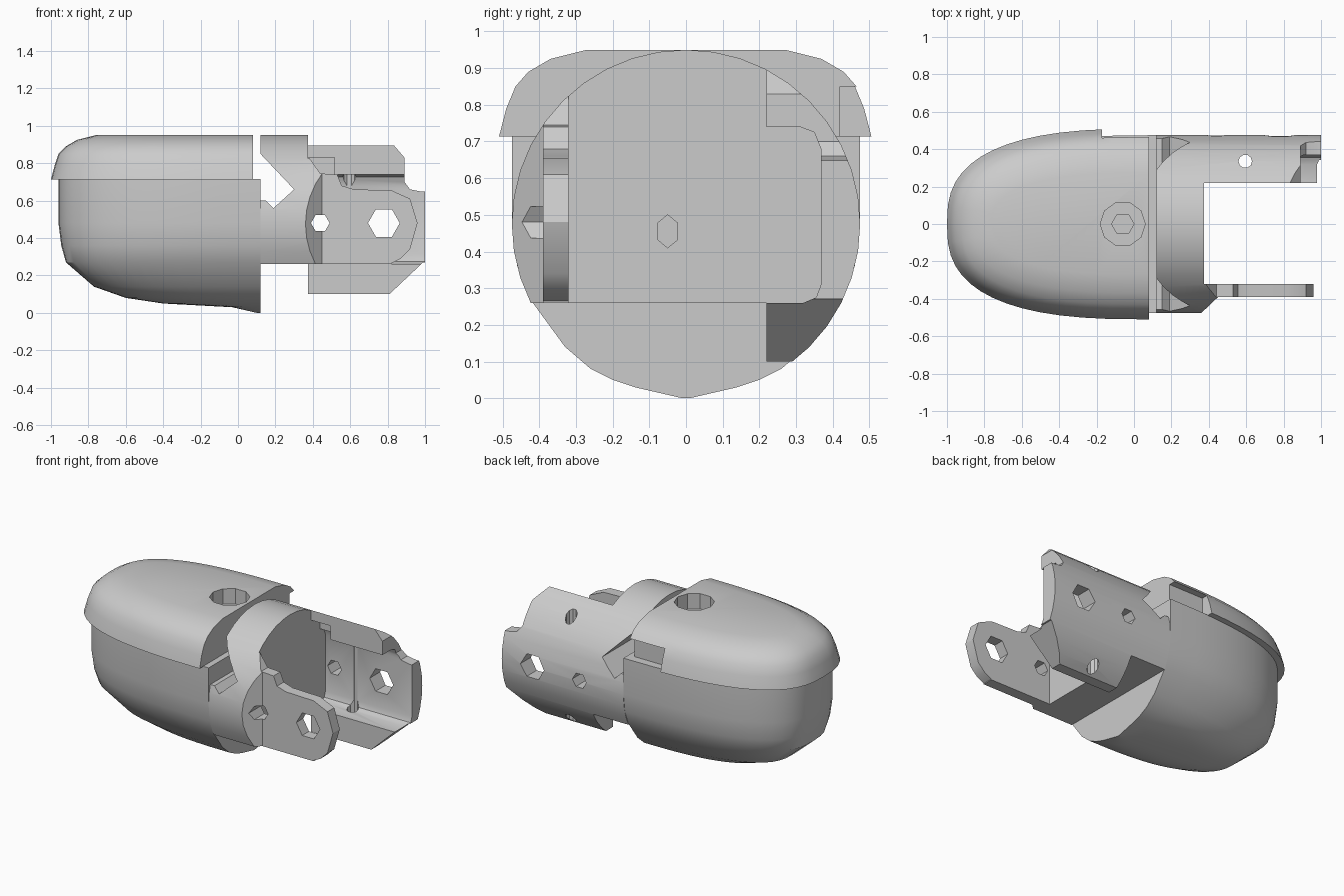
import bpy, bmesh, math
from mathutils import Vector

if "Cube" in bpy.data.objects:
    bpy.data.objects.remove(bpy.data.objects["Cube"], do_unlink=True)

grey = bpy.data.materials.new("plain grey")
grey.use_nodes = True
COLOR = (0.6, 0.6, 0.6, 1)
grey.diffuse_color = COLOR
grey.node_tree.nodes["Principled BSDF"].inputs["Base Color"].default_value = COLOR


def make(name, rings):
    """Closed mesh skinned through a stack of equal rings."""
    bm = bmesh.new()
    loops = [[bm.verts.new(p) for p in ring] for ring in rings]
    n = len(loops[0])
    for a, b in zip(loops, loops[1:]):
        for i in range(n):
            j = (i + 1) % n
            bm.faces.new((a[i], a[j], b[j], b[i]))
    bm.faces.new(loops[0])
    bm.faces.new(loops[-1])
    bmesh.ops.recalc_face_normals(bm, faces=bm.faces)
    mesh = bpy.data.meshes.new(name)
    bm.to_mesh(mesh)
    bm.free()
    mesh.materials.append(grey)
    obj = bpy.data.objects.new(name, mesh)
    bpy.context.collection.objects.link(obj)
    return obj


def prism(name, axis, profile, lo, hi):
    """Extrude a 2D profile along x, y or z."""
    place = {"x": lambda a, b, t: (t, a, b),
             "y": lambda a, b, t: (a, t, b),
             "z": lambda a, b, t: (a, b, t)}[axis]
    return make(name, [[place(a, b, t) for a, b in profile] for t in (lo, hi)])


def rect(a0, a1, b0, b1):
    return [(a0, b0), (a1, b0), (a1, b1), (a0, b1)]


def ngon(a, b, r, sides):
    return [(a + r * math.cos(math.tau * i / sides), b + r * math.sin(math.tau * i / sides))
            for i in range(sides)]


def cut(obj, *args):
    """Subtract a prism from the object."""
    cutter = prism("cutter", *args)
    cutter.hide_render = True
    mod = obj.modifiers.new("cut", "BOOLEAN")
    mod.operation, mod.solver, mod.object = "DIFFERENCE", "EXACT", cutter
    bpy.context.view_layer.objects.active = obj
    bpy.ops.object.modifier_apply(modifier=mod.name)
    bpy.data.objects.remove(cutter, do_unlink=True)


def bullet(name, end, levels, steps=28, power=2.7):
    """Rounded-nose plan outlines stacked by height: (z, half width, nose x)."""
    rings = []
    for z, half, nose in levels:
        ring = []
        for i in range(steps + 1):
            t = math.pi * i / steps
            u = abs(math.sin(t)) ** (2 / power)
            v = math.copysign(abs(math.cos(t)) ** (2 / power), math.cos(t))
            ring.append((end - (end - nose) * (u if 0 < i < steps else 0), half * v, z))
        rings.append(ring)
    return make(name, rings)


# Lower shell, flat at its open end
body = bullet("lower_shell", 0.12, [
    (0, 0.01, 0.1), (0.03, 0.14, -0.03), (0.05, 0.2, -0.4), (0.08, 0.26, -0.6),
    (0.14, 0.33, -0.77), (0.27, 0.425, -0.92), (0.36, 0.46, -0.945),
    (0.48, 0.475, -0.96), (0.715, 0.475, -0.96)])

# Upper cap with side notch and screw recess
cap = bullet("upper_cap", 0.08, [
    (0.713, 0.51, -1), (0.79, 0.49, -0.98), (0.85, 0.465, -0.96),
    (0.89, 0.43, -0.92), (0.925, 0.37, -0.86), (0.95, 0.27, -0.76)])
cut(cap, "z", rect(-0.17, 0.2, 0.42, 0.6), 0.6, 0.85)
cut(cap, "z", ngon(-0.06, 0, 0.12, 10), 0.85, 1.1)
cut(cap, "z", ngon(-0.06, 0, 0.06, 6), 0.78, 1.1)

# Bracket block, carved from a round bar
bracket = prism("bracket", "x", ngon(0, 0.475, 0.475, 40), 0.12, 1.0)
cut(bracket, "y", rect(0, 0.375, -0.1, 0.26), -1, 1)
cut(bracket, "y", rect(0, 1.1, -0.1, 0.26), -1, 0.22)
cut(bracket, "y", rect(0.375, 1.1, -0.2, 1.2), -0.32, 0.22)
cut(bracket, "z", [(0.345, -0.49), (0.45, -0.39), (1.1, -0.39), (1.1, -0.6), (0.345, -0.6)], -1, 2)

# Front plate outline
cut(bracket, "y", [(0.375, 1.1), (0.38, 0.83), (0.44, 0.745), (0.53, 0.74), (0.555, 0.68),
                   (0.62, 0.66), (0.82, 0.655), (0.92, 0.61), (0.96, 0.48), (0.92, 0.34),
                   (0.87, 0.29), (0.82, 0.265), (0.82, 0.1), (1.1, 0.1), (1.1, 1.1)], -0.6, -0.2)

# Rear flange: end trim, lower trim, channel and recess
cut(bracket, "y", [(0.83, 1.1), (0.83, 0.9), (0.89, 0.83), (0.89, 0.7), (0.92, 0.66),
                   (0.98, 0.648), (1.1, 0.648), (1.1, 1.1)], 0.1, 0.7)
cut(bracket, "y", [(0.3, 0.1), (0.81, 0.1), (0.99, 0.27), (1.1, 0.27), (1.1, -0.1),
                   (0.3, -0.1)], 0.1, 0.7)
cut(bracket, "x", [(0.2, 0.26), (0.32, 0.26), (0.355, 0.275), (0.368, 0.31), (0.368, 0.68),
                   (0.35, 0.725), (0.31, 0.74), (0.2, 0.74)], 0.375, 1.1)
cut(bracket, "y", rect(0.375, 0.515, 0.5, 0.83), 0.2, 0.31)

# Side notch beside the shell
cut(bracket, "y", [(0.05, 0.85), (0.12, 0.85), (0.30, 0.66), (0.19, 0.56), (0.15, 0.6),
                   (0.05, 0.6)], -1, 1)

# Pivot, screw and cable holes
cut(bracket, "y", ngon(0.78, 0.48, 0.085, 6), -1, 1)
cut(bracket, "y", ngon(0.44, 0.48, 0.05, 6), -1, 1)
cut(bracket, "z", ngon(0.595, 0.335, 0.036, 10), -1, 2)
cut(bracket, "x", [(-0.05 + a * 0.7, 0.455 + b) for b, a in ngon(0, 0, 0.045, 6)], 0.3, 0.6)

# Soft shading with crisp edges
for obj in (body, cap, bracket):
    bpy.ops.object.select_all(action="DESELECT")
    obj.select_set(True)
    bpy.context.view_layer.objects.active = obj
    bpy.ops.object.shade_smooth_by_angle(angle=math.radians(30))
